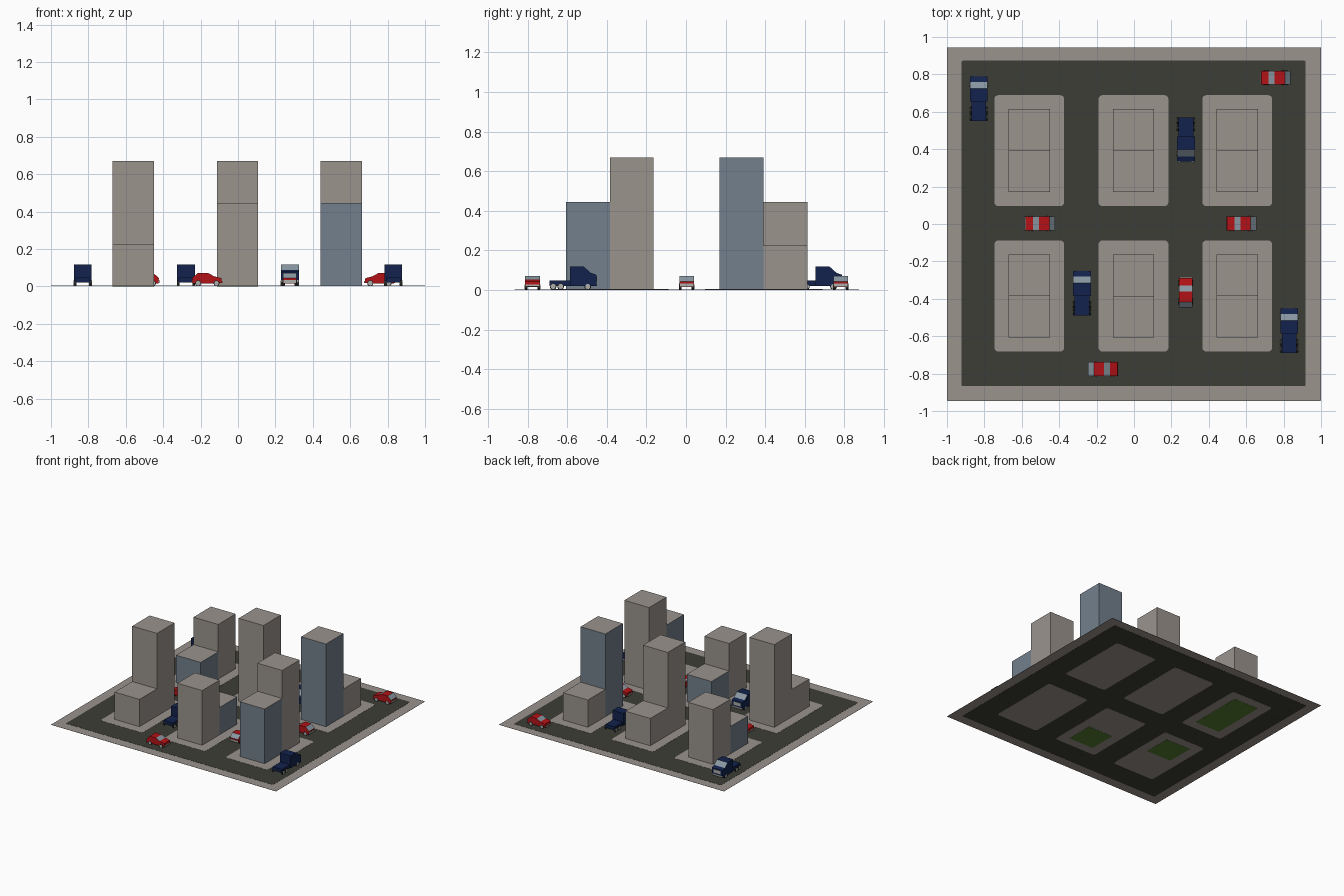
import bpy, bmesh, math

if "Cube" in bpy.data.objects:
    bpy.data.objects.remove(bpy.data.objects["Cube"])


def material(name, rgb):
    m = bpy.data.materials.new(name)
    m.diffuse_color = (*rgb, 1)
    m.use_nodes = True
    m.node_tree.nodes["Principled BSDF"].inputs["Base Color"].default_value = m.diffuse_color
    return m


CONCRETE = material("concrete", (0.325, 0.293, 0.268))
ASPHALT = material("asphalt", (0.047, 0.047, 0.037))
BLUE = material("blue_facade", (0.170, 0.215, 0.265))
GRASS = material("grass", (0.09, 0.20, 0.03))
RED = material("red_paint", (0.45, 0.006, 0.008))
NAVY = material("navy_paint", (0.006, 0.016, 0.075))
GLASS = material("window_glass", (0.25, 0.31, 0.36))
TYRE = material("tyre_black", (0.02, 0.02, 0.02))
CHROME = material("light_metal", (0.42, 0.42, 0.41))


def finish(bm, name, mats):
    bmesh.ops.recalc_face_normals(bm, faces=bm.faces)
    me = bpy.data.meshes.new(name)
    bm.to_mesh(me)
    bm.free()
    for m in mats:
        me.materials.append(m)
    return me


def place(me, name, loc=(0, 0, 0), angle=0):
    ob = bpy.data.objects.new(name, me)
    ob.location = loc
    ob.rotation_euler.z = angle
    bpy.context.collection.objects.link(ob)
    return ob


def box_mesh(name, x0, x1, y0, y1, z0, z1, mat, roof=None):
    bm = bmesh.new()
    bmesh.ops.create_cube(bm, size=1)
    for v in bm.verts:
        v.co = (x1 if v.co.x > 0 else x0, y1 if v.co.y > 0 else y0, z1 if v.co.z > 0 else z0)
    bm.normal_update()
    if roof:
        for f in bm.faces:
            f.material_index = int(f.normal.z > 0.5)
    return finish(bm, name, [mat] + ([roof] if roof else []))


def slab(name, x0, x1, y0, y1, z0, z1, mat, r):
    # flat plate with rounded corners
    bm = bmesh.new()
    vs = []
    for i, (cx, cy) in enumerate([(x1 - r, y1 - r), (x0 + r, y1 - r), (x0 + r, y0 + r), (x1 - r, y0 + r)]):
        for k in range(5):
            a = math.radians(90 * i + 22.5 * k)
            vs.append(bm.verts.new((cx + r * math.cos(a), cy + r * math.sin(a), z0)))
    f = bm.faces.new(vs)
    ext = bmesh.ops.extrude_face_region(bm, geom=[f], use_keep_orig=True)
    for v in ext["geom"]:
        if isinstance(v, bmesh.types.BMVert):
            v.co.z = z1
    place(finish(bm, name, [mat]), name)


def profile_mesh(name, pts, half, mats, glass_edges):
    # side outline (x, z) extruded across the width; chosen edges become glass
    bm = bmesh.new()
    a = [bm.verts.new((x, -half, z)) for x, z in pts]
    b = [bm.verts.new((x, half, z)) for x, z in pts]
    bm.faces.new(a)
    bm.faces.new(b[::-1])
    n = len(pts)
    for i in range(n):
        j = (i + 1) % n
        f = bm.faces.new((a[i], b[i], b[j], a[j]))
        f.material_index = int(i in glass_edges)
    return finish(bm, name, mats)


def wheels_mesh(name, xs, r, y, w):
    # tyres with lighter round end caps
    bm = bmesh.new()
    for x in xs:
        for s in (-1, 1):
            for rad, wid, mi in ((r, w, 0), (r * 0.75, w + 0.003, 1)):
                before = set(bm.faces)
                vs = bmesh.ops.create_cone(bm, cap_ends=True, segments=14, radius1=rad,
                                           radius2=rad, depth=wid)["verts"]
                for v in vs:
                    cx, cy, cz = v.co
                    v.co = (x + cx, s * y + cz, r + cy)
                for f in set(bm.faces) - before:
                    f.material_index = mi
    return finish(bm, name, [TYRE, CHROME])


# Ground: nested plates, each a little thicker so it shows above and below
slab("pavement_border", -1, 1, -0.945, 0.945, 0.003, 0.004, CONCRETE, 0.002)
slab("road", -0.922, 0.918, -0.867, 0.873, 0.002, 0.005, ASPHALT, 0.008)

# City lots with two building halves each: (height, facade) south then north
H = (0.225, 0.445, 0.67)
lots = {
    (-0.56, -0.385): ((0, CONCRETE), (2, CONCRETE)),
    (-0.003, -0.385): ((1, CONCRETE), (0, BLUE)),
    (0.552, -0.385): ((1, BLUE), (2, CONCRETE)),
    (-0.56, 0.392): ((0, BLUE), (1, CONCRETE)),
    (-0.003, 0.392): ((2, CONCRETE), (0, CONCRETE)),
    (0.552, 0.392): ((2, BLUE), (0, CONCRETE)),
}
for i, ((x, y), halves) in enumerate(lots.items()):
    slab(f"lot_{i}", x - 0.187, x + 0.187, y - 0.297, y + 0.297, 0.001, 0.006, CONCRETE, 0.022)
    for side, (level, wall), word in zip((-1, 1), halves, ("south", "north")):
        lo, hi = sorted((y, y + side * 0.222))
        name = f"building_{i}_{word}"
        place(box_mesh(name, x - 0.11, x + 0.11, lo, hi, 0.003, H[level], wall, CONCRETE), name)

# Grass plates seen under three lots
for i, (x, y0, y1) in enumerate([(-0.56, 0.17, 0.614), (-0.56, -0.385, -0.163), (-0.003, -0.607, -0.385)]):
    place(box_mesh("grass_patch", x - 0.11, x + 0.11, y0, y1, 0, 0.004, GRASS), f"grass_patch_{i}")

# Car parts, nose towards +x
car_parts = {
    "body": profile_mesh("car_body", [(-0.077, 0.014), (-0.08, 0.043), (-0.05, 0.071), (0.005, 0.071),
                                      (0.037, 0.053), (0.076, 0.043), (0.08, 0.016)],
                         0.037, [RED, GLASS], {1, 3}),
    "wheels": wheels_mesh("car_wheels", (-0.048, 0.05), 0.016, 0.032, 0.012),
    "front_bumper": box_mesh("car_front_bumper", 0.076, 0.082, -0.035, 0.035, 0.016, 0.027, CHROME),
    "rear_bumper": box_mesh("car_rear_bumper", -0.082, -0.076, -0.035, 0.035, 0.018, 0.032, CHROME),
}
# Truck parts, nose towards +x
truck_parts = {
    "cab": profile_mesh("truck_cab", [(-0.015, 0.02), (-0.015, 0.117), (0.055, 0.117), (0.09, 0.086),
                                      (0.118, 0.076), (0.119, 0.02)],
                        0.048, [NAVY, GLASS], {2}),
    "chassis": box_mesh("truck_chassis", -0.118, 0.0, -0.04, 0.04, 0.02, 0.046, NAVY),
    "wheels": wheels_mesh("truck_wheels", (-0.1, -0.062, 0.075), 0.017, 0.041, 0.012),
    "grille": box_mesh("truck_grille", 0.116, 0.121, -0.03, 0.03, 0.042, 0.068, CHROME),
    "bumper": box_mesh("truck_bumper", 0.116, 0.122, -0.046, 0.046, 0.02, 0.032, CHROME),
}


def vehicles(kind, parts, spots):
    for i, (x, y, deg) in enumerate(spots):
        for part, me in parts.items():
            place(me, f"{kind}_{i}_{part}", (x, y, 0.001), math.radians(deg))


vehicles("car", car_parts, [(-0.165, -0.775, 0), (0.757, 0.782, 180), (-0.503, 0.003, 180),
                            (0.574, 0.003, 180), (0.277, -0.366, 90)])
vehicles("truck", truck_parts, [(-0.83, 0.67, 90), (0.277, 0.452, -90),
                                (-0.278, -0.37, 90), (0.83, -0.571, 90)])
